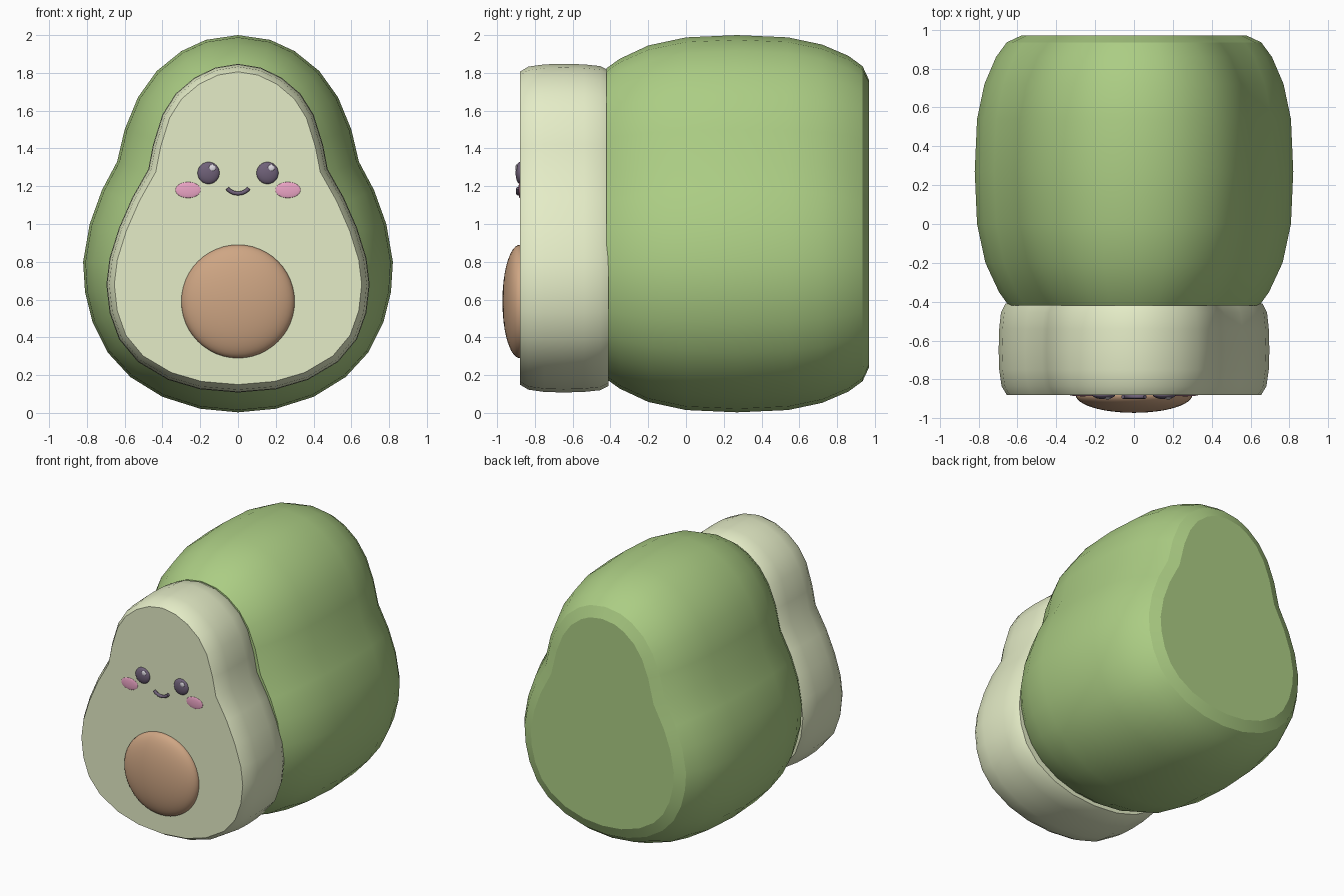
import bpy, math
from mathutils import Vector

if "Cube" in bpy.data.objects:
    bpy.data.objects.remove(bpy.data.objects["Cube"])


def material(name, rgb):
    m = bpy.data.materials.new(name)
    m.diffuse_color = (*rgb, 1)
    m.use_nodes = True
    m.node_tree.nodes["Principled BSDF"].inputs["Base Color"].default_value = m.diffuse_color
    return m


GREEN = material("green_skin", (0.41, 0.61, 0.23))
CREAM = material("cream_flesh", (0.78, 0.84, 0.57))
BROWN = material("brown_seed", (0.62, 0.38, 0.23))
DARK = material("dark_purple", (0.16, 0.12, 0.19))
PINK = material("pink", (0.85, 0.38, 0.57))
WHITE = material("highlight", (0.75, 0.72, 0.78))


def loft(name, half, rings, mat):
    """Mirror a half outline (x, z) and stack it along y as (y, inset) rings."""
    pts = [Vector(p) for p in half] + [Vector((-x, z)) for x, z in half[-2:0:-1]]
    n = len(pts)
    normals = []
    for i in range(n):
        t = (pts[(i + 1) % n] - pts[i]).normalized() + (pts[i] - pts[i - 1]).normalized()
        normals.append(Vector((t.y, -t.x)).normalized())  # inward for a clockwise loop
    verts = [(p.x + m.x * d, y, p.y + m.y * d)
             for y, d in rings for p, m in zip(pts, normals)]
    faces = []
    for r in range(len(rings) - 1):
        a, b = r * n, (r + 1) * n
        faces += [(a + i, b + i, b + (i + 1) % n, a + (i + 1) % n) for i in range(n)]
    last = (len(rings) - 1) * n
    faces.append(tuple(range(n)))
    faces.append(tuple(range(last + n - 1, last - 1, -1)))
    me = bpy.data.meshes.new(name)
    me.from_pydata(verts, [], faces)
    ob = bpy.data.objects.new(name, me)
    bpy.context.collection.objects.link(ob)
    me.materials.append(mat)
    bpy.ops.object.select_all(action='DESELECT')
    ob.select_set(True)
    bpy.context.view_layer.objects.active = ob
    bpy.ops.object.mode_set(mode='EDIT')
    bpy.ops.mesh.select_all(action='SELECT')
    bpy.ops.mesh.normals_make_consistent(inside=False)
    bpy.ops.object.mode_set(mode='OBJECT')
    bpy.ops.object.shade_smooth_by_angle(angle=math.radians(24))
    return ob


def ellipsoid(name, loc, size, mat, segs=32, rings=16):
    bpy.ops.mesh.primitive_uv_sphere_add(segments=segs, ring_count=rings, radius=1,
                                         location=loc, rotation=(math.pi / 2, 0, 0))
    ob = bpy.context.object
    ob.name = name
    ob.scale = (size[0], size[2], size[1])
    ob.data.materials.append(mat)
    bpy.ops.object.shade_smooth()
    return ob


# Green skin: deep pear-shaped body with rounded rims
skin = [(0, 2.0), (0.17, 1.975), (0.3, 1.915), (0.43, 1.81), (0.53, 1.67), (0.6, 1.5),
        (0.64, 1.33), (0.72, 1.18), (0.785, 1.0), (0.82, 0.8), (0.81, 0.64), (0.77, 0.48),
        (0.69, 0.32), (0.57, 0.19), (0.4, 0.085), (0.2, 0.022), (0, 0.003)]
loft("green_skin", skin,
     [(-0.42, 0.175), (-0.35, 0.125), (-0.2, 0.055), (0, 0.012), (0.27, 0), (0.54, 0.012),
      (0.72, 0.05), (0.86, 0.11), (0.935, 0.165), (0.97, 0.24)], GREEN)

# Cream flesh slab on the front
flesh = [(0, 1.848), (0.12, 1.828), (0.23, 1.775), (0.33, 1.69), (0.4, 1.58), (0.45, 1.42),
         (0.475, 1.29), (0.56, 1.14), (0.63, 0.98), (0.68, 0.82), (0.697, 0.68), (0.68, 0.53),
         (0.63, 0.39), (0.53, 0.27), (0.37, 0.175), (0.2, 0.125), (0, 0.108)]
loft("cream_flesh", flesh,
     [(-0.88, 0.042), (-0.835, 0.015), (-0.75, 0.003), (-0.65, 0), (-0.54, 0.003),
      (-0.455, 0.012), (-0.41, 0.035)], CREAM)

# Seed
ellipsoid("seed", (0, -0.88, 0.59), (0.3, 0.092, 0.3), BROWN, 48, 24)

# Eyes with highlights, and cheeks
for side, s in (("left", -1), ("right", 1)):
    x = s * 0.156
    ellipsoid(side + "_eye", (x, -0.88, 1.27), (0.058, 0.022, 0.058), DARK)
    ellipsoid(side + "_eye_highlight", (x + 0.02, -0.897, 1.297), (0.018, 0.006, 0.018),
              WHITE, 16, 8)
    ellipsoid(side + "_cheek", (s * 0.264, -0.88, 1.18), (0.067, 0.007, 0.042), PINK)

# Smile: bevelled arc
cu = bpy.data.curves.new("smile", 'CURVE')
cu.dimensions = '3D'
cu.bevel_depth = 0.011
cu.bevel_resolution = 3
cu.use_fill_caps = True
sp = cu.splines.new('POLY')
sp.points.add(12)
for i, p in enumerate(sp.points):
    a = math.radians(-140 + 100 * i / 12)
    p.co = (0.075 * math.cos(a), -0.889, 1.237 + 0.075 * math.sin(a), 1)
cu.materials.append(DARK)
bpy.context.collection.objects.link(bpy.data.objects.new("smile", cu))
